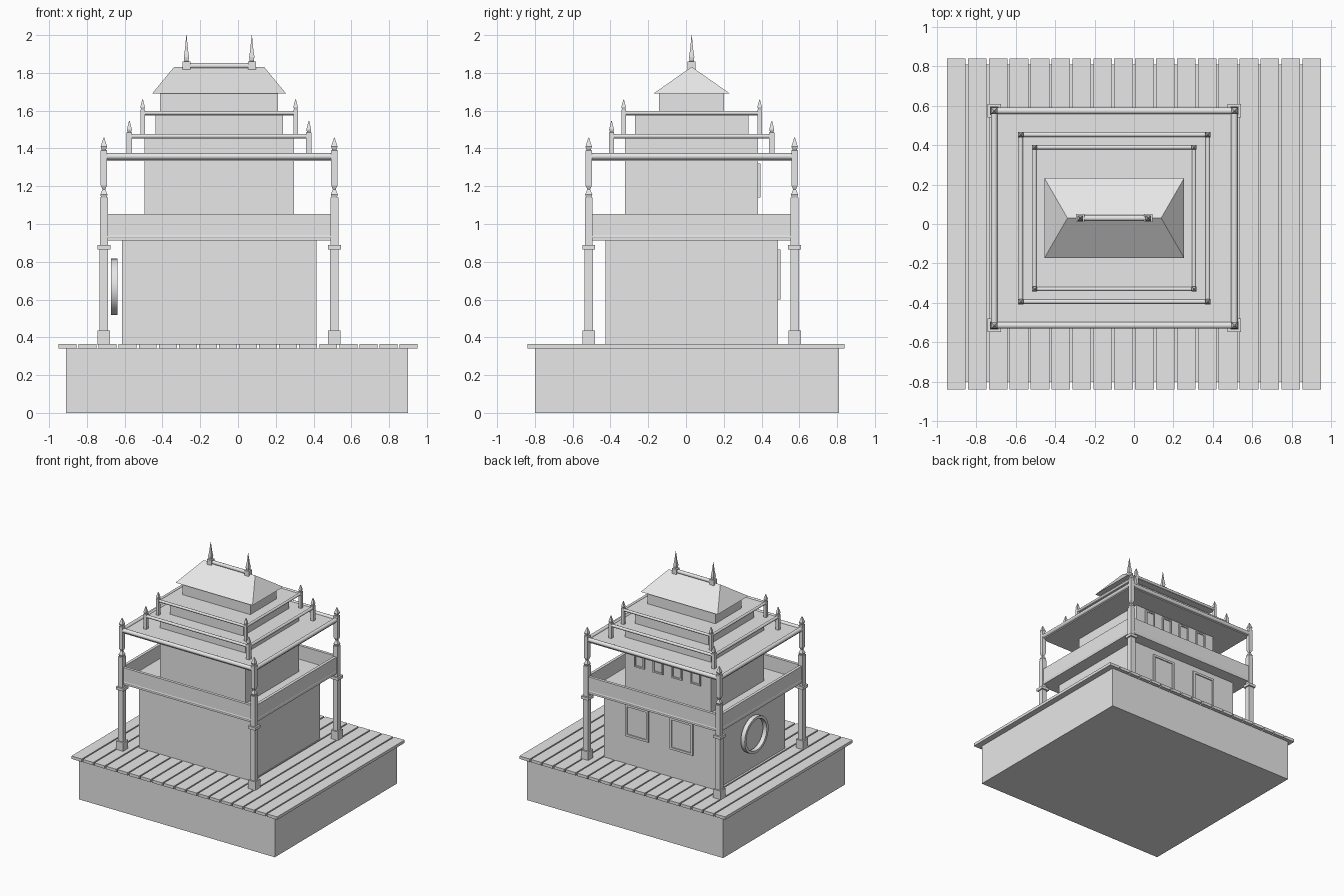
import bpy, bmesh, math
from mathutils import Vector

if "Cube" in bpy.data.objects:
    bpy.data.objects.remove(bpy.data.objects["Cube"])

CX, CY = -0.10, 0.03          # centre of the tower on the platform

stone = bpy.data.materials.new("pale_grey")
stone.diffuse_color = (0.8, 0.8, 0.8, 1)
stone.use_nodes = True
stone.node_tree.nodes["Principled BSDF"].inputs["Base Color"].default_value = stone.diffuse_color


def finish(name, bm, smooth=False):
    bmesh.ops.recalc_face_normals(bm, faces=bm.faces)
    mesh = bpy.data.meshes.new(name)
    bm.to_mesh(mesh)
    bm.free()
    mesh.materials.append(stone)
    if smooth:
        for p in mesh.polygons:
            p.use_smooth = len(p.vertices) == 4
    ob = bpy.data.objects.new(name, mesh)
    bpy.context.collection.objects.link(ob)
    return ob


def box(name, x0, x1, y0, y1, z0, z1):
    bm = bmesh.new()
    bmesh.ops.create_cube(bm, size=1)
    for v in bm.verts:
        v.co = Vector(((x0 + x1) / 2 + v.co.x * (x1 - x0),
                       (y0 + y1) / 2 + v.co.y * (y1 - y0),
                       (z0 + z1) / 2 + v.co.z * (z1 - z0)))
    return finish(name, bm)


def block(name, hx, hy, z0, z1):
    return box(name, CX - hx, CX + hx, CY - hy, CY + hy, z0, z1)


def square_post(name, x, y, profile):
    """Square-section turned post from (half width, height) pairs."""
    bm = bmesh.new()
    rings = [[bm.verts.new((x + sx * w, y + sy * w, z))
              for sx, sy in ((-1, -1), (1, -1), (1, 1), (-1, 1))]
             for w, z in profile]
    for a, b in zip(rings, rings[1:]):
        for i in range(4):
            j = (i + 1) % 4
            bm.faces.new((a[i], a[j], b[j], b[i]))
    bm.faces.new(rings[0])
    bm.faces.new(rings[-1])
    return finish(name, bm)


def rail(name, p, q, r):
    p, q = Vector(p), Vector(q)
    bm = bmesh.new()
    bmesh.ops.create_cone(bm, cap_ends=True, segments=12, radius1=r, radius2=r,
                          depth=(q - p).length)
    ob = finish(name, bm, True)
    ob.location = (p + q) / 2
    ob.rotation_euler = (q - p).to_track_quat('Z', 'Y').to_euler()
    return ob


def corners(hx, hy):
    return [(CX - hx, CY - hy), (CX + hx, CY - hy), (CX + hx, CY + hy), (CX - hx, CY + hy)]


def rail_loop(name, hx, hy, z, r):
    c = corners(hx, hy)
    for i in range(4):
        rail(name, (*c[i], z), (*c[(i + 1) % 4], z), r)


def posts(name, hx, hy, profile):
    for x, y in corners(hx, hy):
        square_post(name, x, y, profile)


def window(name, x0, x1, z0, z1, y, t):
    """Raised frame with a thin pane on the back wall."""
    box(name + "_pane", x0, x1, y - 0.01, y + 0.003, z0, z1)
    for a, b in ((x0, x0 + t), (x1 - t, x1)):
        box(name + "_jamb", a, b, y - 0.01, y + 0.012, z0, z1)
    for a, b in ((z0, z0 + t), (z1 - t, z1)):
        box(name + "_sill", x0 + t, x1 - t, y - 0.01, y + 0.012, a, b)


# platform and deck planks
box("platform", -0.91, 0.90, -0.80, 0.81, 0, 0.342)
pitch = (1.9 + 0.011) / 18
for i in range(18):
    x = -0.95 + i * pitch
    box("deck_plank", x, x + pitch - 0.011, -0.84, 0.84, 0.342, 0.366)

# storeys
block("lower_storey", 0.515, 0.457, 0.36, 0.915)
block("upper_storey", 0.396, 0.352, 0.93, 1.34)
block("second_tier_wall", 0.396, 0.352, 1.35, 1.46)
block("third_tier_wall", 0.338, 0.30, 1.46, 1.585)
block("top_tier_wall", 0.313, 0.172, 1.585, 1.69)

# balcony floor and parapet
block("balcony_floor", 0.61, 0.545, 0.912, 0.938)
for s in (-1, 1):
    y, x = CY + s * 0.545, CX + s * 0.61
    box("parapet_long", CX - 0.61, CX + 0.61, y - 0.012, y + 0.012, 0.912, 1.053)
    box("parapet_short", x - 0.012, x + 0.012, CY - 0.533, CY + 0.533, 0.912, 1.053)
rail_loop("parapet_moulding", 0.61, 0.545, 0.932, 0.014)

# corner columns, hanging posts and finials
posts("corner_column", 0.61, 0.545, [
    (0.033, 0.36), (0.033, 0.437), (0.022, 0.437), (0.022, 0.865), (0.034, 0.865),
    (0.034, 0.888), (0.021, 0.888), (0.021, 1.14), (0.014, 1.14), (0.019, 1.155), (0.003, 1.195)])
posts("roof_post", 0.61, 0.545, [
    (0.006, 1.18), (0.017, 1.205), (0.017, 1.39), (0.011, 1.392), (0.017, 1.41), (0.002, 1.457)])
posts("second_roof_post", 0.475, 0.424, [
    (0.014, 1.36), (0.014, 1.485), (0.009, 1.487), (0.013, 1.50), (0.002, 1.545)])
posts("third_roof_post", 0.405, 0.36, [
    (0.012, 1.47), (0.012, 1.605), (0.008, 1.607), (0.012, 1.62), (0.002, 1.658)])

# flat roof tiers with edge rails
for n, hx, hy, z0, z1, rz, r in (
        ("first", 0.61, 0.545, 1.333, 1.36, 1.358, 0.017),
        ("second", 0.475, 0.424, 1.452, 1.468, 1.465, 0.012),
        ("third", 0.405, 0.36, 1.575, 1.59, 1.588, 0.011)):
    block(n + "_roof_slab", hx, hy, z0, z1)
    rail_loop(n + "_roof_rail", hx, hy, rz, r)

# hipped top roof
bm = bmesh.new()
e = [bm.verts.new((CX + sx * 0.355, CY + sy * 0.203, 1.69))
     for sx, sy in ((-1, -1), (1, -1), (1, 1), (-1, 1))]
a = bm.verts.new((CX - 0.238, CY, 1.832))
b = bm.verts.new((CX + 0.238, CY, 1.832))
for f in ((e[0], e[1], b, a), (e[1], e[2], b), (e[2], e[3], a, b), (e[3], e[0], a), e[::-1]):
    bm.faces.new(f)
finish("hipped_roof", bm)

# ridge rail and spires
rail("ridge_rail", (CX - 0.173, CY, 1.838), (CX + 0.173, CY, 1.838), 0.015)
for s in (-1, 1):
    square_post("ridge_spire", CX + s * 0.173, CY, [
        (0.021, 1.815), (0.021, 1.86), (0.011, 1.862), (0.014, 1.885),
        (0.008, 1.925), (0.001, 2.0)])

# windows on the back wall
for x in (0.0, -0.41):
    window("back_window", x, x + 0.213, 0.60, 0.865, 0.487, 0.018)
for i in range(4):
    x = 0.112 - i * 0.173
    window("upper_window", x, x + 0.093, 1.14, 1.32, 0.382, 0.012)

# round window ring on the left side
bm = bmesh.new()
N = 32
rings = []
for x, r in ((-0.637, 0.15), (-0.673, 0.15), (-0.673, 0.128), (-0.637, 0.128)):
    rings.append([bm.verts.new((x, CY + 1.05 * r * math.cos(2 * math.pi * i / N),
                                0.667 + r * math.sin(2 * math.pi * i / N))) for i in range(N)])
for k in range(4):
    p, q = rings[k], rings[(k + 1) % 4]
    for i in range(N):
        j = (i + 1) % N
        bm.faces.new((p[i], p[j], q[j], q[i]))
ring = finish("round_window_ring", bm)
bpy.context.view_layer.objects.active = ring
ring.select_set(True)
bpy.ops.object.shade_smooth_by_angle(angle=math.radians(30))
